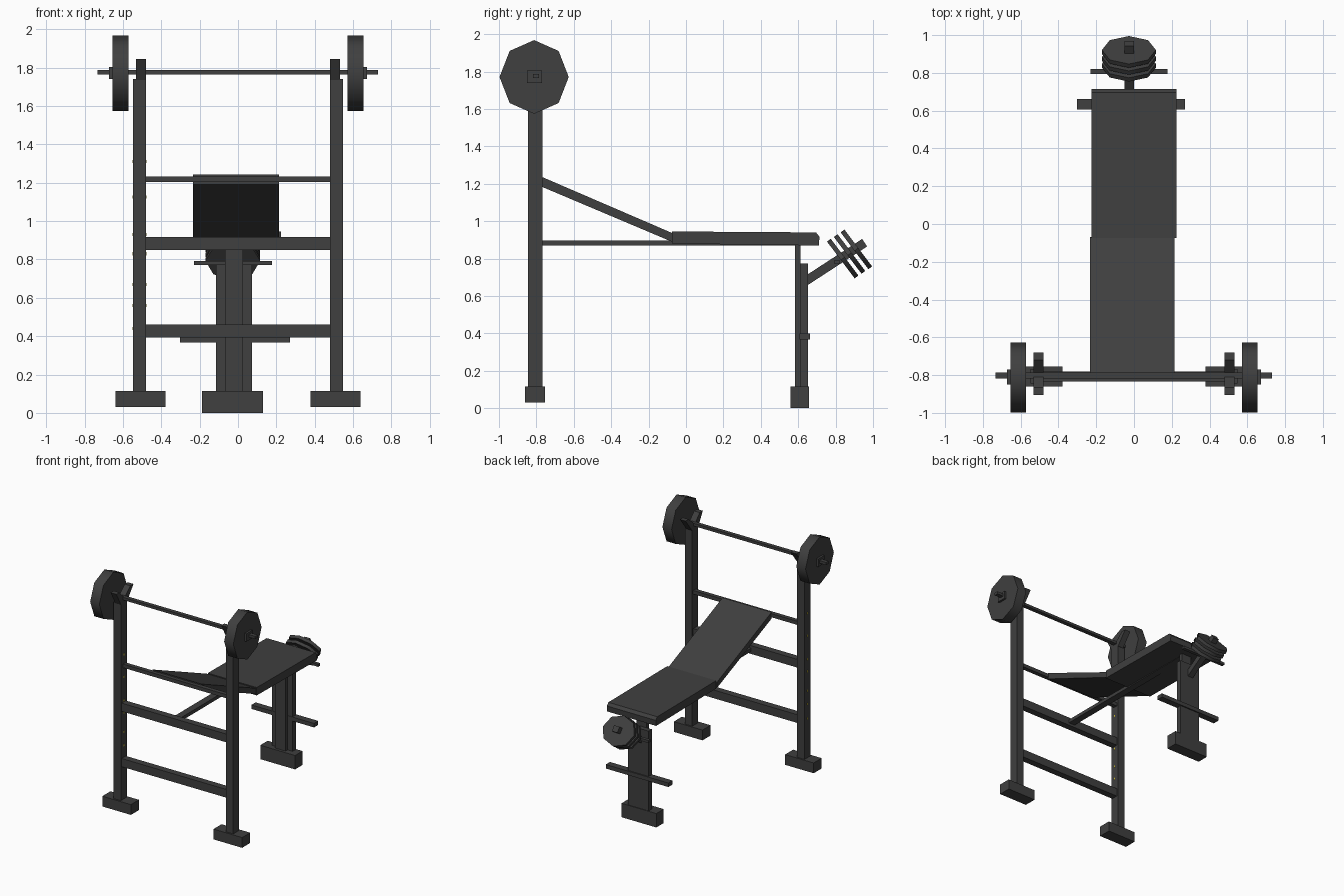
import bpy, bmesh, math
from mathutils import Matrix, Vector

if "Cube" in bpy.data.objects:
    bpy.data.objects.remove(bpy.data.objects["Cube"])


def material(name, rgb):
    m = bpy.data.materials.new(name)
    m.diffuse_color = (*rgb, 1)
    m.use_nodes = True
    m.node_tree.nodes["Principled BSDF"].inputs["Base Color"].default_value = m.diffuse_color
    return m


DARK = material("dark grey", (0.05, 0.05, 0.05))
YELLOW = material("yellow", (0.6, 0.5, 0.03))


def finish(name, bm, mat=DARK, smooth=False):
    bmesh.ops.recalc_face_normals(bm, faces=bm.faces)
    me = bpy.data.meshes.new(name)
    bm.to_mesh(me)
    bm.free()
    me.materials.append(mat)
    ob = bpy.data.objects.new(name, me)
    bpy.context.collection.objects.link(ob)
    if smooth:
        bpy.ops.object.select_all(action='DESELECT')
        ob.select_set(True)
        bpy.context.view_layer.objects.active = ob
        bpy.ops.object.shade_smooth_by_angle(angle=math.radians(50))
    return ob


def box(name, x, y, z, mat=DARK):
    bm = bmesh.new()
    bmesh.ops.create_cube(bm, size=1)
    for v in bm.verts:
        v.co = Vector([(a + b) / 2 + c * (b - a) for (a, b), c in zip((x, y, z), v.co)])
    return finish(name, bm, mat)


def prism(name, yz, x0, x1):
    """Side profile extruded along x."""
    bm = bmesh.new()
    f = bm.faces.new([bm.verts.new((x0, y, z)) for y, z in yz])
    r = bmesh.ops.extrude_face_region(bm, geom=[f])
    for v in r["geom"]:
        if isinstance(v, bmesh.types.BMVert):
            v.co.x = x1
    return finish(name, bm)


def disc(name, centre, radii, depth, rotation):
    """Eight-sided plate whose axis is local z."""
    bm = bmesh.new()
    bmesh.ops.create_cone(bm, cap_ends=True, segments=8, radius1=1, radius2=1, depth=depth)
    bm.transform(Matrix.Translation(centre) @ rotation @ Matrix.Diagonal((*radii, 1, 1)))
    return finish(name, bm, smooth=True)


# Rack: uprights, feet, bar hooks, big plates and collars on both sides
hook = [(-0.905, 1.845), (-0.865, 1.845), (-0.80, 1.775), (-0.72, 1.845),
        (-0.68, 1.845), (-0.765, 1.735), (-0.845, 1.735)]
for side, s in (("left", -1), ("right", 1)):
    def span(a, b):
        return tuple(sorted((s * a, s * b)))
    box(side + "_upright", span(0.48, 0.548), (-0.845, -0.767), (0.1, 1.74))
    box(side + "_foot", span(0.378, 0.64), (-0.86, -0.755), (0.03, 0.115))
    prism(side + "_bar_hook", hook, *span(0.48, 0.532))
    disc(side + "_weight_plate", (s * 0.613, -0.812, 1.771), (0.197, 0.185), 0.084,
         Matrix.Rotation(math.pi / 2, 4, 'Y'))
    box(side + "_collar", span(0.64, 0.672), (-0.85, -0.77), (1.74, 1.805))
box("barbell_bar", (-0.732, 0.73), (-0.818, -0.785), (1.765, 1.787))

# Cross bars between the uprights
box("upper_cross_bar", (-0.49, 0.49), (-0.815, -0.78), (1.203, 1.233))
box("middle_cross_bar", (-0.49, 0.49), (-0.835, -0.78), (0.85, 0.918))
box("lower_cross_bar", (-0.49, 0.49), (-0.835, -0.78), (0.392, 0.46))

# Yellow hole markers on the left upright
for i, z in enumerate((0.44, 0.56, 0.67, 0.83, 0.93, 1.125, 1.31)):
    for x in (-0.48, -0.548):
        box(f"hole_marker_{i}", (x - 0.002, x + 0.002), (-0.812, -0.800), (z - 0.008, z + 0.008), YELLOW)

# Bench: backrest, seat and rail below
prism("backrest", [(-0.785, 1.243), (-0.07, 0.935), (-0.07, 0.888), (-0.785, 1.19)], -0.234, 0.215)
prism("seat", [(-0.075, 0.945), (0.695, 0.94), (0.714, 0.917), (0.71, 0.87), (-0.075, 0.88)],
      -0.224, 0.224)
box("bench_rail", (-0.05, 0.008), (-0.79, 0.6), (0.87, 0.898))

# Support leg under the seat
box("leg_post", (-0.068, 0.026), (0.583, 0.612), (0.1, 0.89))
box("leg_board", (-0.115, 0.073), (0.61, 0.652), (0.1, 0.775))
box("leg_foot", (-0.188, 0.13), (0.56, 0.657), (0.0, 0.115))
box("lower_foot_bar", (-0.302, 0.271), (0.607, 0.662), (0.367, 0.4))

# Leg lever: tilted arm, roller bar and three small plates
tilt = math.radians(34)
d = Vector((0, math.cos(tilt), math.sin(tilt)))
n = Vector((0, -math.sin(tilt), math.cos(tilt))) * 0.024
a, b = Vector((0, 0.64, 0.68)), Vector((0, 0.955, 0.885))
prism("lever_arm", [(p.y, p.z) for p in (a + n, b + n, b - n, a - n)], -0.05, 0.0)
box("roller_bar", (-0.23, 0.178), (0.793, 0.82), (0.772, 0.793))
for i in range(3):
    c = Vector((-0.027, 0.838, 0.8)) + d * 0.044 * i
    disc(f"small_plate_{i + 1}", c, (0.143, 0.123), 0.025,
         Matrix.Rotation(math.radians(37) - math.pi / 2, 4, 'X'))
